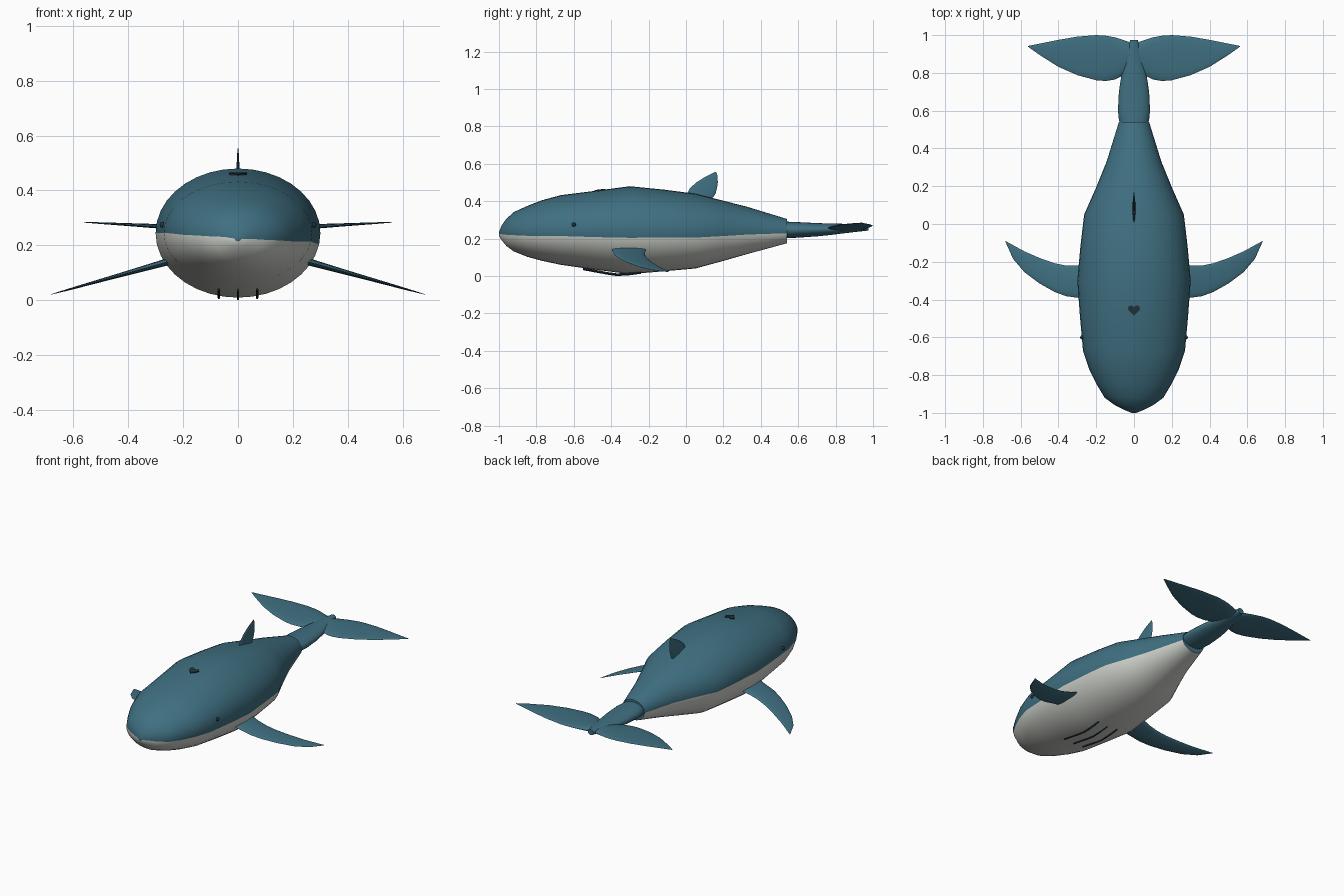
import bpy, bmesh, math
from mathutils import Vector

if "Cube" in bpy.data.objects:
    bpy.data.objects.remove(bpy.data.objects["Cube"])


def material(name, rgb):
    m = bpy.data.materials.new(name)
    m.diffuse_color = (*rgb, 1)
    m.use_nodes = True
    m.node_tree.nodes["Principled BSDF"].inputs["Base Color"].default_value = m.diffuse_color
    return m


TEAL = material("teal_skin", (0.05, 0.16, 0.22))
PALE = material("pale_belly", (0.62, 0.64, 0.59))
DARK = material("dark_detail", (0.015, 0.035, 0.045))


def loft(name, rings, mats, angle=40, pick=None):
    """Skin closed rings of points; pick(i) chooses the material of side strip i."""
    bm = bmesh.new()
    vs = [[bm.verts.new(p) for p in r] for r in rings]
    n = len(rings[0])
    for a, b in zip(vs, vs[1:]):
        for i in range(n):
            j = (i + 1) % n
            f = bm.faces.new((a[i], a[j], b[j], b[i]))
            f.material_index = pick(i) if pick else 0
    bm.faces.new(vs[0])
    bm.faces.new(vs[-1])
    bmesh.ops.recalc_face_normals(bm, faces=bm.faces)
    me = bpy.data.meshes.new(name)
    bm.to_mesh(me)
    bm.free()
    for m in mats:
        me.materials.append(m)
    ob = bpy.data.objects.new(name, me)
    bpy.context.collection.objects.link(ob)
    bpy.ops.object.select_all(action='DESELECT')
    ob.select_set(True)
    bpy.context.view_layer.objects.active = ob
    bpy.ops.object.shade_smooth_by_angle(angle=math.radians(angle))
    return ob


def ellipse(y, hw, top, bottom, n, x=0):
    c, r = (top + bottom) / 2, (top - bottom) / 2
    return [(x + hw * math.cos(2 * math.pi * i / n), y,
             c + r * math.sin(2 * math.pi * i / n)) for i in range(n)]


def fin(name, stations, thick, place):
    """Lens-section fin; stations are (span, leading edge, trailing edge)."""
    rings = []
    for k, (s, lead, trail) in enumerate(stations):
        t = thick * (1 - 0.95 * k / (len(stations) - 1))
        mid, half = (lead + trail) / 2, (trail - lead) / 2
        rings.append([place(s, mid + half * math.cos(a), t * math.sin(a))
                      for a in (2 * math.pi * i / 16 for i in range(16))])
    return loft(name, rings, [TEAL], 50)


# Body, teal above and pale below
N = 36
body = [(-1.0, .012, .235, .215), (-.985, .05, .272, .190), (-.96, .10, .306, .160),
        (-.92, .155, .342, .131), (-.85, .197, .374, .103), (-.77, .237, .405, .081),
        (-.67, .27, .432, .060), (-.48, .287, .456, .033), (-.3, .30, .48, .01),
        (-.12, .284, .462, .025), (.05, .264, .440, .04), (.19, .202, .405, .078),
        (.33, .145, .369, .118), (.54, .08, .305, .175)]
loft("body", [ellipse(*s, N) for s in body], [TEAL, PALE], 45,
     lambda i: 1 if N // 2 <= i < N - 1 else 0)

# Tail stock
stock = [(.52, .068, .292, .205), (.55, .08, .29, .203), (.6, .085, .288, .205),
         (.7, .08, .283, .212), (.78, .068, .28, .22), (.86, .05, .279, .23),
         (.93, .032, .28, .238), (.975, .02, .278, .243)]
loft("tail_stock", [ellipse(*s, 24) for s in stock], [TEAL])

# Paired flukes, flippers and eyes
fluke = [(0, .85, .945), (.03, .82, .965), (.06, .785, .975), (.1, .765, .988),
         (.15, .757, .997), (.2, .761, 1.0), (.3, .788, .992), (.4, .832, .975),
         (.5, .895, .955), (.56, .938, .943)]
flipper = [(.24, -.40, -.21), (.3, -.39, -.22), (.36, -.382, -.22), (.42, -.36, -.208),
           (.5, -.315, -.18), (.58, -.255, -.145), (.64, -.185, -.112), (.68, -.096, -.09)]
for side, sx in (("right", 1), ("left", -1)):
    fin(side + "_fluke", fluke, .02,
        lambda s, c, t: (sx * s, c, .255 + .052 * s + t + .06 * (c - .9) * (1 - s / .56)))
    fin(side + "_flipper", flipper, .014,
        lambda s, c, t: (sx * s, c, .145 - .28 * (s - .24) + t))
    bpy.ops.mesh.primitive_uv_sphere_add(segments=16, ring_count=8, radius=.011,
                                         location=(sx * .274, -.6, .275))
    eye = bpy.context.object
    eye.name = side + "_eye"
    eye.data.materials.append(DARK)
    bpy.ops.object.shade_smooth()

# Dorsal fin
dorsal = [(.40, .0, .13), (.44, .005, .158), (.47, .022, .166), (.5, .055, .17),
          (.53, .102, .169), (.545, .133, .166), (.556, .156, .161)]
fin("dorsal_fin", dorsal, .009, lambda s, c, t: (t, c, s))

# Heart-shaped blowhole plate
heart = []
for i in range(32):
    a = 2 * math.pi * i / 32
    h = 13 * math.cos(a) - 5 * math.cos(2 * a) - 2 * math.cos(3 * a) - math.cos(4 * a)
    heart.append((.032 * math.sin(a) ** 3, -.455 + .002 * h))
loft("blowhole", [[(x, y, z + .12 * (y + .46)) for x, y in heart] for z in (.448, .463)],
     [DARK], 30)

# Throat grooves
path = [(-.55, .036), (-.48, .023), (-.42, .012), (-.37, .005), (-.31, .008), (-.24, .017)]
for name, x in (("left", -.07), ("middle", 0), ("right", .07)):
    lift = .004 if x else 0
    loft(name + "_throat_groove",
         [ellipse(y, .004, z + lift + .005, z + lift - .005, 8, x) for y, z in path], [DARK])
